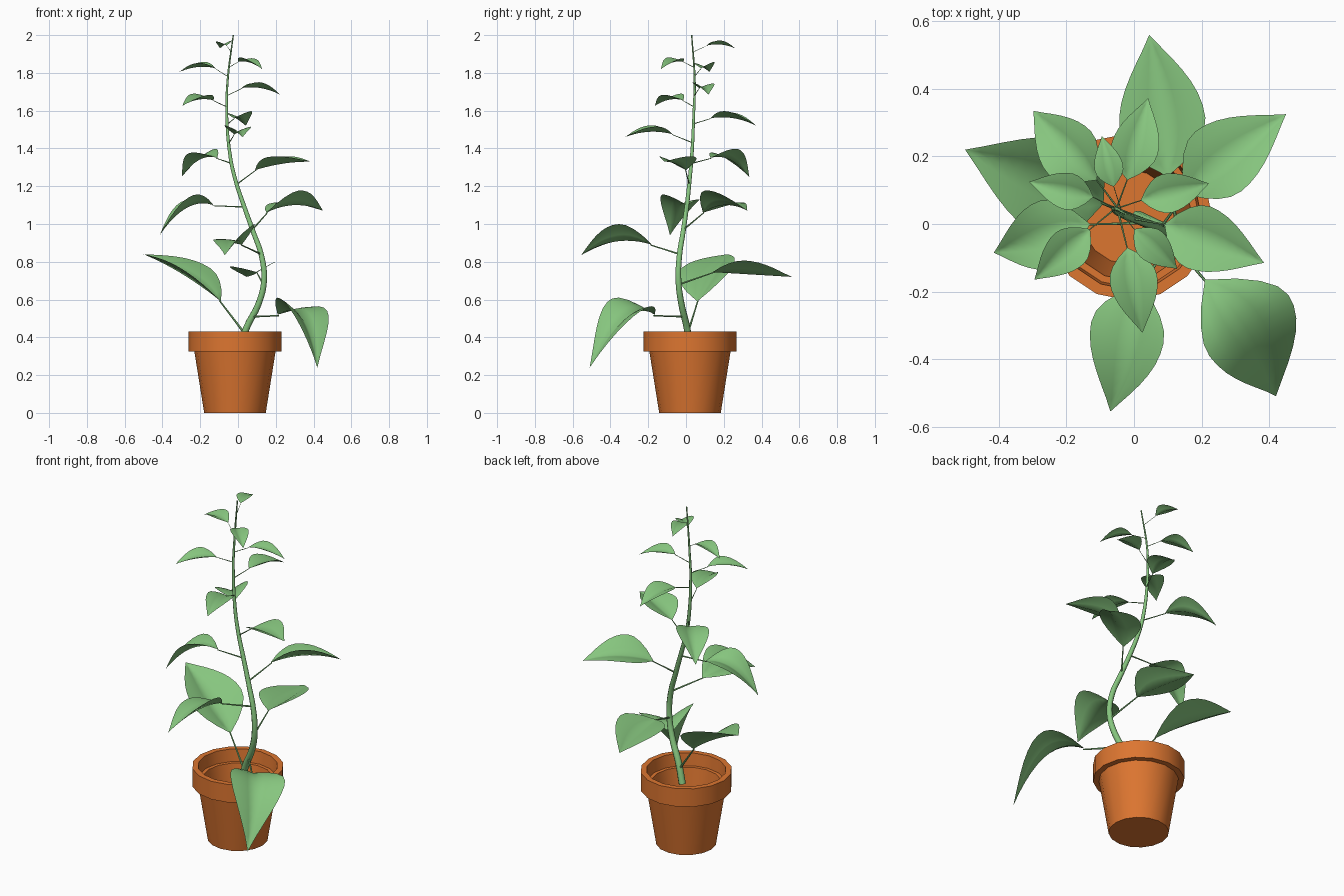
import bpy, bmesh, math
from mathutils import Vector

if "Cube" in bpy.data.objects:
    bpy.data.objects.remove(bpy.data.objects["Cube"])


def material(name, rgb):
    m = bpy.data.materials.new(name)
    m.diffuse_color = (*rgb, 1)
    m.use_nodes = True
    m.node_tree.nodes["Principled BSDF"].inputs["Base Color"].default_value = m.diffuse_color
    return m


GREEN = material("leaf green", (0.24, 0.56, 0.21))
TERRACOTTA = material("terracotta", (0.72, 0.18, 0.03))


def finish(obj, mat, angle):
    bpy.ops.object.select_all(action='DESELECT')
    obj.select_set(True)
    bpy.context.view_layer.objects.active = obj
    obj.data.materials.clear()
    obj.data.materials.append(mat)
    bpy.ops.object.shade_smooth_by_angle(angle=math.radians(angle))


def mesh_object(name, bm, mat, angle=30):
    me = bpy.data.meshes.new(name)
    bm.to_mesh(me)
    bm.free()
    obj = bpy.data.objects.new(name, me)
    bpy.context.collection.objects.link(obj)
    finish(obj, mat, angle)
    return obj


def tube(name, points, radii, thickness_sides=2):
    cu = bpy.data.curves.new(name, 'CURVE')
    cu.dimensions = '3D'
    cu.bevel_depth = 1
    cu.bevel_resolution = thickness_sides
    cu.resolution_u = 4
    cu.use_fill_caps = True
    sp = cu.splines.new('BEZIER')
    sp.bezier_points.add(len(points) - 1)
    for bp, p, r in zip(sp.bezier_points, points, radii):
        bp.co, bp.radius = p, r
        bp.handle_left_type = bp.handle_right_type = 'AUTO'
    obj = bpy.data.objects.new(name, cu)
    bpy.context.collection.objects.link(obj)
    bpy.ops.object.select_all(action='DESELECT')
    obj.select_set(True)
    bpy.context.view_layer.objects.active = obj
    bpy.ops.object.convert(target='MESH')
    finish(bpy.context.object, GREEN, 50)


# Pot: turned profile (radius, height), hollow with an inner ledge
PROFILE = [(0, 0), (0.163, 0), (0.215, 0.325), (0.247, 0.325), (0.247, 0.432),
           (0.215, 0.432), (0.208, 0.36), (0.188, 0.36), (0.14, 0.04), (0, 0.04)]
bm = bmesh.new()
verts = [bm.verts.new((r, 0, z)) for r, z in PROFILE]
edges = [bm.edges.new(pair) for pair in zip(verts, verts[1:])]
bmesh.ops.spin(bm, geom=verts + edges, axis=(0, 0, 1), cent=(0, 0, 0),
               angle=math.tau, steps=16, use_duplicate=False)
bmesh.ops.remove_doubles(bm, verts=bm.verts, dist=1e-4)
bmesh.ops.recalc_face_normals(bm, faces=bm.faces)
pot = mesh_object("pot", bm, TERRACOTTA)
pot.location = (-0.016, 0.021, 0)

# Main stem
STEM = [Vector(p) for p in (
    (0.01, 0.02, 0.34), (0.045, 0.005, 0.45), (0.11, -0.025, 0.58), (0.138, -0.04, 0.7),
    (0.125, -0.035, 0.83), (0.08, -0.015, 0.96), (0.03, 0.005, 1.1), (-0.01, 0.018, 1.22),
    (-0.04, 0.03, 1.35), (-0.06, 0.042, 1.6), (-0.055, 0.046, 1.76), (-0.025, 0.03, 2.0))]
tube("stem", STEM, [0.02 - 0.0165 * (p.z - 0.34) / 1.66 for p in STEM])


def stem_at(z):
    for a, b in zip(STEM, STEM[1:]):
        if z <= b.z:
            return a.lerp(b, (z - a.z) / (b.z - a.z))
    return STEM[-1]


# Leaf blade rows (position along midrib) and columns (share of half width)
ROWS = [i / 11 for i in range(12)]
COLUMNS = [-1, -0.67, -0.33, 0, 0.33, 0.67, 1]


def outline(t):
    """Half width share: round near the stalk, tapering to a point."""
    if t < 0.36:
        return math.sin(math.pi / 2 * t / 0.36) ** 0.85
    return math.cos(math.pi / 2 * (t - 0.36) / 0.64) ** 1.08 if t < 1 else 0


def leaf(name, base, tip, width, arc, roll, bend):
    """Pointed blade, gently folded upward along an arched midrib."""
    d = tip - base
    flat_side = d.cross(Vector((0, 0, 1))).normalized()
    up = flat_side.cross(d).normalized()
    side, up = (flat_side * math.cos(roll) + up * math.sin(roll),
                up * math.cos(roll) - flat_side * math.sin(roll))
    bm = bmesh.new()
    rows = []
    for t in ROWS:
        half = outline(t) * width / 2
        bow = 4 * t * (1 - t)
        mid = base + d * t + Vector((0, 0, arc * bow)) + flat_side * bend * bow
        rows.append([bm.verts.new(mid + side * half * u
                                  + up * half * (0.6 * abs(u) - 0.17 * u * u))
                     for u in COLUMNS])
    for a, b in zip(rows, rows[1:]):
        for i in range(len(COLUMNS) - 1):
            bm.faces.new((a[i], a[i + 1], b[i + 1], b[i]))
    bmesh.ops.remove_doubles(bm, verts=bm.verts, dist=1e-5)
    bmesh.ops.recalc_face_normals(bm, faces=bm.faces)
    if sum((f.normal.dot(up) for f in bm.faces)) < 0:
        bmesh.ops.reverse_faces(bm, faces=bm.faces)
    mesh_object(name, bm, GREEN, 60)


# Leaves from bottom to top: height on stem, base, tip
LEAVES = [
    (0.42, (-0.09, 0.06, 0.59), (-0.5, 0.22, 0.84)),
    (0.51, (0.21, -0.165, 0.52), (0.42, -0.51, 0.24)),
    (0.68, (0.10, 0.14, 0.745), (0.045, 0.56, 0.72)),
    (0.84, (0.02, -0.18, 0.89), (-0.07, -0.555, 0.835)),
    (0.97, (0.15, 0.09, 1.06), (0.45, 0.325, 1.07)),
    (1.09, (-0.13, 0.0, 1.1), (-0.415, -0.085, 0.94)),
    (1.21, (0.09, 0.0, 1.285), (0.385, -0.115, 1.33)),
    (1.32, (-0.11, 0.13, 1.35), (-0.298, 0.335, 1.25)),
    (1.43, (-0.02, -0.07, 1.475), (0.025, -0.322, 1.46)),
    (1.53, (-0.02, 0.13, 1.56), (0.042, 0.372, 1.52)),
    (1.62, (-0.13, -0.015, 1.655), (-0.295, -0.165, 1.625)),
    (1.68, (0.02, 0.07, 1.72), (0.222, 0.12, 1.685)),
    (1.78, (-0.12, 0.08, 1.825), (-0.31, 0.125, 1.805)),
    (1.83, (0.0, -0.015, 1.86), (0.128, -0.133, 1.82)),
    (1.91, (-0.06, 0.11, 1.945), (-0.095, 0.26, 1.93))]
# Lower leaves that droop, roll or bend: arch, roll, sideways bend
POSE = {1: (0.02, 0.08, 0), 2: (0.12, 0.2, -0.03), 3: (0, 0.12, 0.012),
        4: (0.045, -0.35, -0.013), 5: (0.035, 0.28, 0), 6: (0.065, -0.15, 0),
        7: (0.012, 0, 0), 8: (0.04, 0.12, 0)}

for n, (z, base, tip) in enumerate(LEAVES, 1):
    base, tip = Vector(base), Vector(tip)
    length = (tip - base).length
    width = length * (0.61 if z < 1.4 else 0.555)
    leaf(f"leaf_{n}", base, tip, width, *POSE.get(n, (0.08 * length, 0.05, 0)))
    r = 0.0065 - 0.005 * (z - 0.42) / 1.5
    tube(f"leaf_stalk_{n}", [stem_at(z), base.lerp(tip, 0.02)], [r, r * 0.6], 1)
